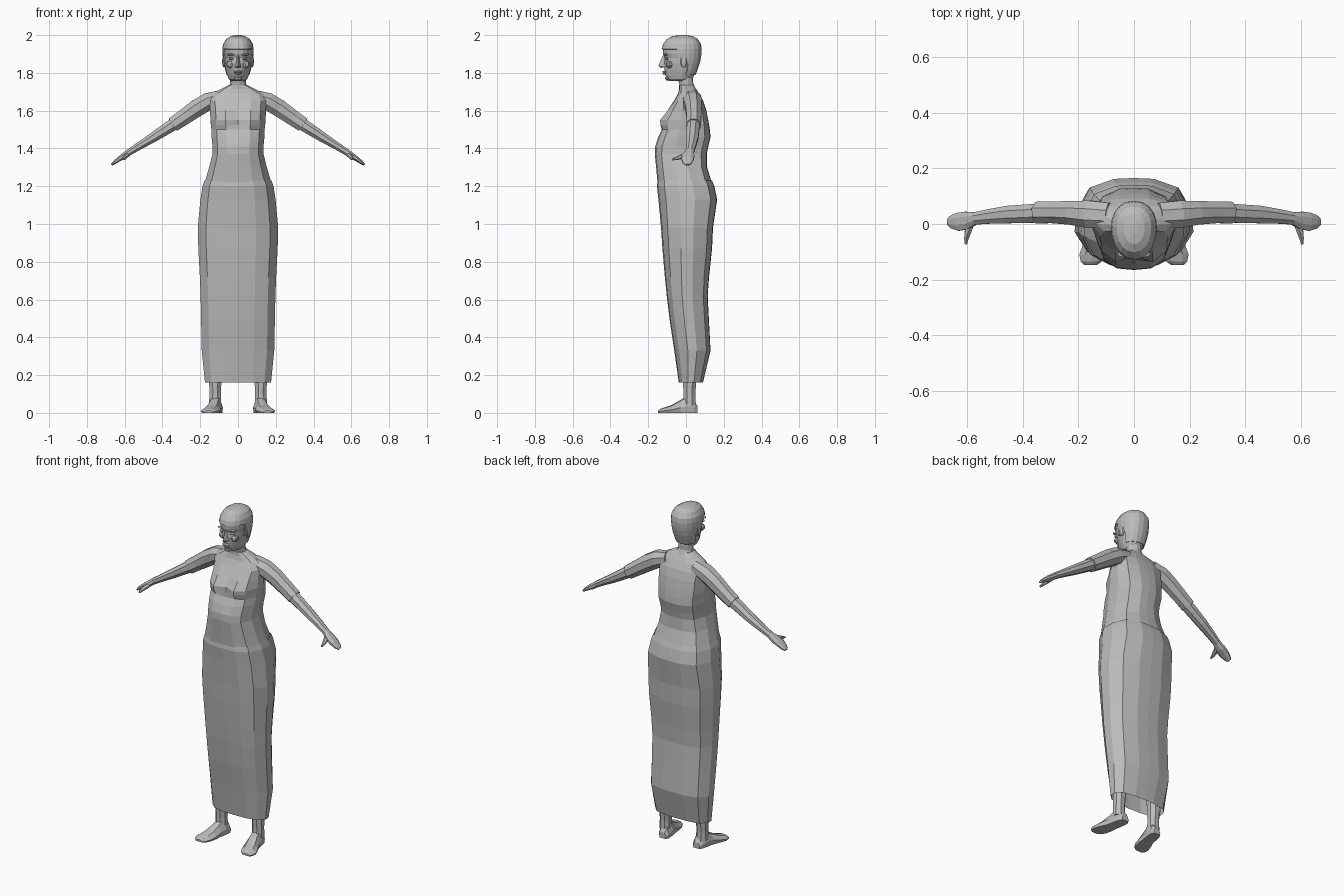
import bpy, bmesh, math
from mathutils import Vector

grey = bpy.data.materials.new("plain grey")
grey.diffuse_color = (0.5, 0.5, 0.5, 1)


def finish(name, bm, mirror=False):
    bmesh.ops.recalc_face_normals(bm, faces=bm.faces)
    me = bpy.data.meshes.new(name)
    bm.to_mesh(me)
    bm.free()
    me.materials.append(grey)
    ob = bpy.data.objects.new(name, me)
    bpy.context.collection.objects.link(ob)
    if mirror:
        ob.modifiers.new("mirror", 'MIRROR').use_mirror_merge = False
    return ob


def loft(rings, cap_start=True, cap_end=True):
    """Skin a list of closed rings that share a point count."""
    bm = bmesh.new()
    vs = [[bm.verts.new(p) for p in r] for r in rings]
    n = len(vs[0])
    for a, b in zip(vs, vs[1:]):
        for i in range(n):
            j = (i + 1) % n
            bm.faces.new((a[i], a[j], b[j], b[i]))
    if cap_start:
        bm.faces.new(vs[0])
    if cap_end:
        bm.faces.new(vs[-1])
    return bm


def body_ring(z, w, f, b, bust=0.0, zs=0.0):
    """Half section (front to back) mirrored to a closed 14 sided ring."""
    c = (f + b) / 2
    half = [(0, 1, 0), (.45, .96, 0), (.8, .74, 0), (1, .25, 1),
            (.99, -.25, 1), (.8, -.78, 0), (.36, -.98, 0), (0, -1, 0)]
    pts = []
    for i, (x, y, side) in enumerate(half):
        yy = c + (f - c) * y - (bust if i == 1 else bust * .5 if i == 2 else 0)
        pts.append(Vector((x * w, yy, z + zs * side)))
    return pts + [Vector((-p.x, p.y, p.z)) for p in pts[-2:0:-1]]


def tube(path, n=8, **caps):
    """Path of (x, y, z, depth radius, height radius); rings follow the x-z or vertical run."""
    rings = []
    P = [Vector(p[:3]) for p in path]
    for i, p in enumerate(path):
        d = (P[min(i + 1, len(P) - 1)] - P[max(i - 1, 0)]).normalized()
        side = Vector((0, 1, 0)) if abs(d.y) < .8 else Vector((1, 0, 0))
        side = (side - d * side.dot(d)).normalized()
        up = d.cross(side)
        rings.append([P[i] + side * p[3] * math.cos(a) + up * p[4] * math.sin(a)
                      for a in ((k + .5) * math.tau / n for k in range(n))])
    return loft(rings, **caps)


# long skirt, open at the hem
skirt = [(.16, .175, -.038, .09), (.33, .192, -.062, .13), (.48, .195, -.085, .122),
         (.62, .198, -.102, .115), (.72, .202, -.112, .122), (.87, .21, -.125, .138),
         (.98, .213, -.132, .143), (1.13, .199, -.146, .165), (1.2, .188, -.154, .15),
         (1.23, .178, -.15, .138)]
finish("skirt", loft([body_ring(*r) for r in skirt], False, False))

# fitted top with bust, shoulders and neckline
top = [(1.2, .182, -.149, .142), (1.3, .153, -.158, .112), (1.37, .135, -.165, .11),
       (1.41, .135, -.163, .118), (1.46, .14, -.147, .13), (1.5, .141, -.128, .126),
       (1.525, .144, -.114, .122, .026), (1.55, .146, -.112, .118, .03),
       (1.6, .148, -.09, .108, .012), (1.65, .152, -.065, .092, 0, .01),
       (1.69, .135, -.042, .07, 0, 0), (1.715, .09, -.036, .054), (1.735, .05, -.036, .04)]
finish("top", loft([body_ring(*r) for r in top]))

# short sleeves with a stepped cuff
finish("sleeve", tube([(.09, .03, 1.672, .05, .04), (.16, .035, 1.648, .053, .05),
                       (.22, .04, 1.612, .046, .05), (.29, .042, 1.563, .042, .045),
                       (.345, .041, 1.525, .042, .042)]), True)

# bare arm running into a flat hand
finish("arm", tube([(.31, .041, 1.547, .036, .036), (.38, .037, 1.503, .036, .033),
                    (.45, .034, 1.458, .034, .028), (.52, .027, 1.415, .028, .022),
                    (.57, .02, 1.384, .024, .019), (.6, .013, 1.362, .034, .018),
                    (.63, .008, 1.344, .035, .014), (.655, .008, 1.325, .026, .01),
                    (.668, .01, 1.314, .014, .006)]), True)
finish("thumb", tube([(.585, .0, 1.366, .012, .012), (.597, -.03, 1.355, .013, .012),
                      (.602, -.052, 1.347, .009, .009), (.604, -.072, 1.342, .005, .005)], 6), True)

# legs hidden by the skirt, then feet turned slightly out
finish("leg", tube([(.1, .01, 1.0, .08, .08), (.11, .015, .5, .055, .055),
                    (.12, .02, .2, .04, .036), (.121, .018, .1, .034, .033),
                    (.121, .018, .04, .036, .035)]), True)
foot = [(.062, .112, .022, .035), (.045, .113, .033, .062), (.005, .119, .037, .09),
        (-.03, .126, .037, .068), (-.075, .138, .046, .042), (-.11, .148, .048, .03),
        (-.135, .153, .038, .022), (-.147, .156, .022, .012)]
rings = []
for y, x, w, h in foot:
    rings.append([Vector((x + w * sx, y, h * sz)) for sx, sz in
                  ((-.9, 0), (.9, 0), (1, .4), (.55, .9), (0, 1), (-.55, .95), (-1, .4))])
finish("foot", loft(rings), True)

# neck
finish("neck", tube([(0, .016, 1.69, .045, .06), (0, .002, 1.74, .038, .044),
                     (0, -.002, 1.775, .042, .044), (0, -.005, 1.83, .045, .046)], 12))


# head: rounded rings narrowing toward the face
def head_ring(z, w, f, b, taper, n=20):
    c = (f + b) / 2 + .01
    pts = []
    for k in range(n):
        a = k * math.tau / n
        s, co = math.sin(a), math.cos(a)
        x = w * math.copysign(abs(s) ** .85, s) * (1 - taper * max(co, 0))
        pts.append(Vector((x, c + co * (f - c if co > 0 else c - b), z)))
    return pts


head = [(1.757, .034, -.086, .01, .3), (1.768, .05, -.102, .03, .35), (1.79, .058, -.11, .045, .3),
        (1.82, .066, -.113, .056, .25), (1.85, .071, -.116, .066, .15), (1.88, .074, -.113, .073, .1),
        (1.9, .076, -.121, .076, .05), (1.925, .077, -.123, .077, .05), (1.95, .073, -.116, .074, .05),
        (1.975, .058, -.097, .058, 0), (1.989, .036, -.07, .034, 0), (1.994, .012, -.035, .0, 0)]
head_rings = [head_ring(*r) for r in head]
finish("head", loft(head_rings))

# close cropped hair: the scalp part of the head, grown outward
bm = loft(head_rings)
bmesh.ops.recalc_face_normals(bm, faces=bm.faces)
skin = []
for f in bm.faces:
    m = f.calc_center_median()
    line = 1.92 if m.y < -.035 else 1.86 if m.y < .01 else 1.80
    if m.z < line:
        skin.append(f)
bmesh.ops.delete(bm, geom=skin, context='FACES')
bm.normal_update()
for v, n in [(v, v.normal.copy()) for v in bm.verts]:
    v.co += n * .006
hair = finish("hair", bm)
sol = hair.modifiers.new("thickness", 'SOLIDIFY')
sol.thickness = .008
sol.offset = -1

# nose wedge
bm = bmesh.new()
nv = [bm.verts.new(p) for p in ((0, -.122, 1.893), (-.006, -.11, 1.89), (.006, -.11, 1.89),
                                (0, -.146, 1.838), (-.016, -.112, 1.83), (.016, -.112, 1.83),
                                (0, -.132, 1.826))]
for f in ((0, 1, 4, 3), (0, 3, 5, 2), (3, 4, 6), (3, 6, 5), (1, 2, 5, 6, 4), (0, 2, 1)):
    bm.faces.new([nv[i] for i in f])
finish("nose", bm)


def blob(name, loc, size, mirror=False, u=8, v=5):
    bm = bmesh.new()
    bmesh.ops.create_uvsphere(bm, u_segments=u, v_segments=v, radius=1)
    for p in bm.verts:
        p.co = Vector(p.co[i] * size[i] + loc[i] for i in range(3))
    finish(name, bm, mirror)


# facial details and ears
blob("upper_lip", (0, -.113, 1.806), (.024, .013, .006))
blob("lower_lip", (0, -.11, 1.796), (.02, .014, .006))
blob("chin", (0, -.095, 1.772), (.024, .016, .014))
blob("eye", (.034, -.103, 1.876), (.015, .012, .007), True)
blob("brow", (.036, -.107, 1.897), (.024, .014, .005), True)
blob("cheek", (.04, -.088, 1.845), (.022, .02, .02), True)
blob("ear", (.075, -.012, 1.86), (.009, .018, .033), True)
